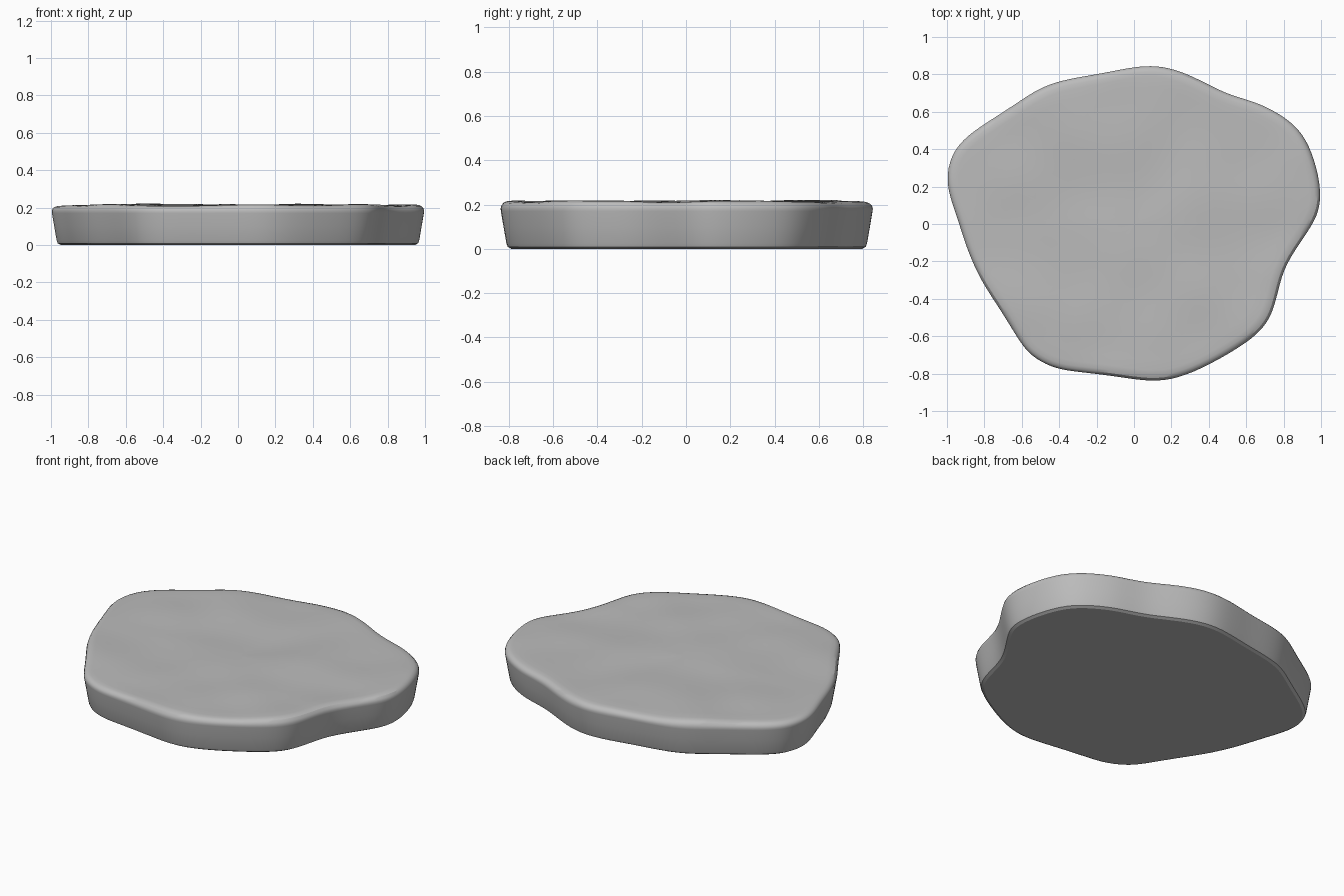
import bpy, bmesh, math
from mathutils import Vector, noise

if "Cube" in bpy.data.objects:
    bpy.data.objects.remove(bpy.data.objects["Cube"])

# Outline of the slab at its widest level, counter-clockwise
OUTLINE = [
    (.997, .15), (.985, .26), (.95, .38), (.90, .48), (.82, .56), (.70, .63),
    (.60, .665), (.49, .70), (.39, .75), (.28, .803), (.18, .835), (.09, .845),
    (0, .838), (-.10, .82), (-.20, .80), (-.35, .775), (-.47, .74), (-.57, .685),
    (-.68, .61), (-.83, .515), (-.91, .45), (-.97, .375), (-1, .26), (-.985, .15),
    (-.94, .02), (-.90, -.11), (-.855, -.22), (-.80, -.33), (-.70, -.48),
    (-.61, -.63), (-.55, -.70), (-.47, -.75), (-.37, -.783), (-.20, -.80),
    (0, -.83), (.10, -.838), (.20, -.83), (.32, -.79), (.45, -.725), (.60, -.635),
    (.69, -.555), (.74, -.47), (.77, -.36), (.80, -.25), (.86, -.14), (.95, -.01),
    (.985, .07)]

# Edge profile from the base up: (inset, height)
PROFILE = [(.048, 0), (.032, .009), (.026, .025), (.013, .10), (.001, .17),
           (0, .182), (.004, .195), (.014, .206), (.03, .212), (.055, .214)]
# Rings across the top, as fractions of the rim
TOP_RINGS = [.93, .85, .76, .66, .56, .46, .36, .26, .16, .07]


def smooth_loop(pts, steps):
    """Closed curve through the points."""
    p = [Vector(q) for q in pts]
    n, out = len(p), []
    for i in range(n):
        a, b, c, d = p[i - 1], p[i], p[(i + 1) % n], p[(i + 2) % n]
        for s in range(steps):
            t = s / steps
            out.append(.5 * (2 * b + (c - a) * t + (2 * a - 5 * b + 4 * c - d) * t ** 2
                             + (3 * b - a - 3 * c + d) * t ** 3))
    return out


def relax(loop):
    n = len(loop)
    return [(loop[i - 1] + 2 * loop[i] + loop[(i + 1) % n]) / 4 for i in range(n)]


def ripple(x, y):
    """Gentle unevenness of the worn top."""
    return .010 * noise.noise(Vector((x * 3.2, y * 3.2, 1.7)))


loop = smooth_loop(OUTLINE, 3)
for _ in range(3):
    loop = relax(loop)
count = len(loop)
inward = []
for i in range(count):
    t = (loop[(i + 1) % count] - loop[i - 1]).normalized()
    inward.append(Vector((-t.y, t.x)))

bm = bmesh.new()
rings = []
# Base and rounded side
for inset, z in PROFILE:
    ring = []
    for p, nrm in zip(loop, inward):
        q = p + nrm * inset
        lift = ripple(q.x, q.y) * max(0, (z - .18) / .034)
        ring.append(bm.verts.new((q.x, q.y, z + lift)))
    rings.append(ring)
# Uneven top
rim = [v.co.copy() for v in rings[-1]]
for f in TOP_RINGS:
    rings.append([bm.verts.new((c.x * f, c.y * f, .214 + ripple(c.x * f, c.y * f)))
                  for c in rim])
for low, high in zip(rings, rings[1:]):
    for i in range(count):
        j = (i + 1) % count
        bm.faces.new((low[i], low[j], high[j], high[i]))
# Close the middle of the top and the flat underside
centre = bm.verts.new((0, 0, .214 + ripple(0, 0)))
for i in range(count):
    bm.faces.new((rings[-1][i], rings[-1][(i + 1) % count], centre))
bm.faces.new(rings[0][::-1])

mesh = bpy.data.meshes.new("stone_slab")
bm.to_mesh(mesh)
bm.free()
slab = bpy.data.objects.new("stone_slab", mesh)
bpy.context.collection.objects.link(slab)

stone = bpy.data.materials.new("stone grey")
stone.diffuse_color = (.5, .5, .5, 1)
stone.use_nodes = True
stone.node_tree.nodes["Principled BSDF"].inputs["Base Color"].default_value = stone.diffuse_color
mesh.materials.append(stone)

bpy.context.view_layer.objects.active = slab
slab.select_set(True)
bpy.ops.object.shade_smooth_by_angle(angle=math.radians(28))
